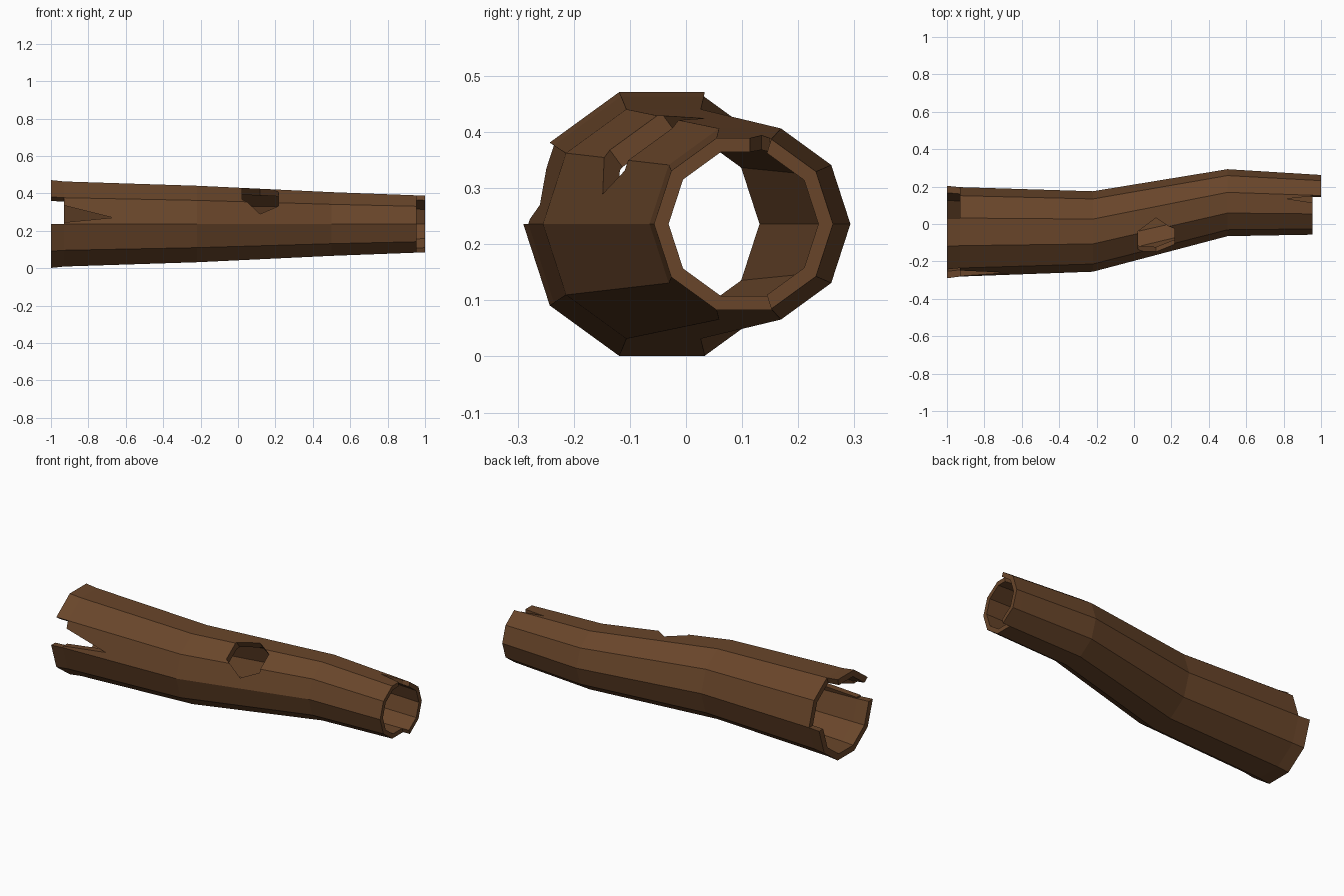
import bpy, bmesh, math
from mathutils import Vector

if "Cube" in bpy.data.objects:
    bpy.data.objects.remove(bpy.data.objects["Cube"])

SIDES, CZ = 10, 0.236
# x, centre y, outer radius, inner radius
RINGS = [(-1.0, -0.043, 0.247, 0.210), (-0.93, -0.042, 0.239, 0.203),
         (-0.22, -0.040, 0.215, 0.171), (0.5, 0.114, 0.179, 0.148),
         (0.955, 0.104, 0.161, 0.135), (1.0, 0.103, 0.159, 0.133)]
# broken-away wall panels: (length segment, side)
MISSING = {(0, 0), (0, 1), (0, 4)} | {(4, k) for k in range(2, 8)}


def finish(bm, name):
    bmesh.ops.recalc_face_normals(bm, faces=bm.faces)
    me = bpy.data.meshes.new(name)
    bm.to_mesh(me)
    bm.free()
    ob = bpy.data.objects.new(name, me)
    bpy.context.collection.objects.link(ob)
    return ob


def prism(name, pts, offset):
    bm = bmesh.new()
    a = [bm.verts.new(p) for p in pts]
    b = [bm.verts.new(Vector(p) + Vector(offset)) for p in pts]
    n = len(pts)
    bm.faces.new(a)
    bm.faces.new(b[::-1])
    for i in range(n):
        bm.faces.new((a[i], b[i], b[(i + 1) % n], a[(i + 1) % n]))
    return finish(bm, name)


# hollow log shell with stepped, broken ends
bm = bmesh.new()


def ring(x, cy, r):
    return [bm.verts.new((x, cy + r * math.cos(math.tau * k / SIDES),
                          CZ + r * math.sin(math.tau * k / SIDES))) for k in range(SIDES)]


outer = [ring(x, cy, ro) for x, cy, ro, ri in RINGS]
inner = [ring(x, cy, ri) for x, cy, ro, ri in RINGS]


def solid(i, k):
    return 0 <= i < len(RINGS) - 1 and (i, k % SIDES) not in MISSING


for i in range(len(RINGS) - 1):
    for k in range(SIDES):
        if not solid(i, k):
            continue
        m = (k + 1) % SIDES
        for g in (outer, inner):
            bm.faces.new((g[i][k], g[i + 1][k], g[i + 1][m], g[i][m]))
        edges = [((i, k), (i, m), (i - 1, k)), ((i + 1, k), (i + 1, m), (i + 1, k)),
                 ((i, k), (i + 1, k), (i, k - 1)), ((i, m), (i + 1, m), (i, k + 1))]
        for (a, b), (c, d), nb in edges:
            if not solid(*nb):
                bm.faces.new((outer[a][b], outer[c][d], inner[c][d], inner[a][b]))
bmesh.ops.delete(bm, geom=[v for v in bm.verts if not v.link_faces], context='VERTS')
log = finish(bm, "hollow_log")

# cutters: front split, top split, hexagonal knothole
front = prism("front_split_cutter",
              [(-0.95, -0.4, 0.243), (-0.95, -0.4, 0.34), (-0.67, -0.4, 0.27)], (0, 0.3, 0))
top = prism("top_split_cutter",
            [(0.96, 0.113, 0.3), (0.96, 0.15, 0.3), (0.82, 0.135, 0.3)], (0, 0, 0.2))
normal = Vector((0, -0.588, 0.809))
tangent = Vector((0, 0.809, 0.588))
centre = Vector((0.118, -0.068, 0.371)) - normal * 0.09
hexagon = [centre + 0.113 * (tangent * math.cos(a) + Vector((1, 0, 0)) * math.sin(a))
           for a in (math.tau * j / 6 for j in range(6))]
knot = prism("knothole_cutter", hexagon, normal * 0.25)

for cutter in (front, top, knot):
    mod = log.modifiers.new(cutter.name, 'BOOLEAN')
    mod.operation = 'DIFFERENCE'
    mod.solver = 'EXACT'
    mod.object = cutter
    cutter.hide_render = True
    cutter.hide_set(True)

# bark
bark = bpy.data.materials.new("bark")
bark.diffuse_color = (0.14, 0.06, 0.023, 1)
bark.use_nodes = True
bark.node_tree.nodes["Principled BSDF"].inputs["Base Color"].default_value = bark.diffuse_color
log.data.materials.append(bark)
